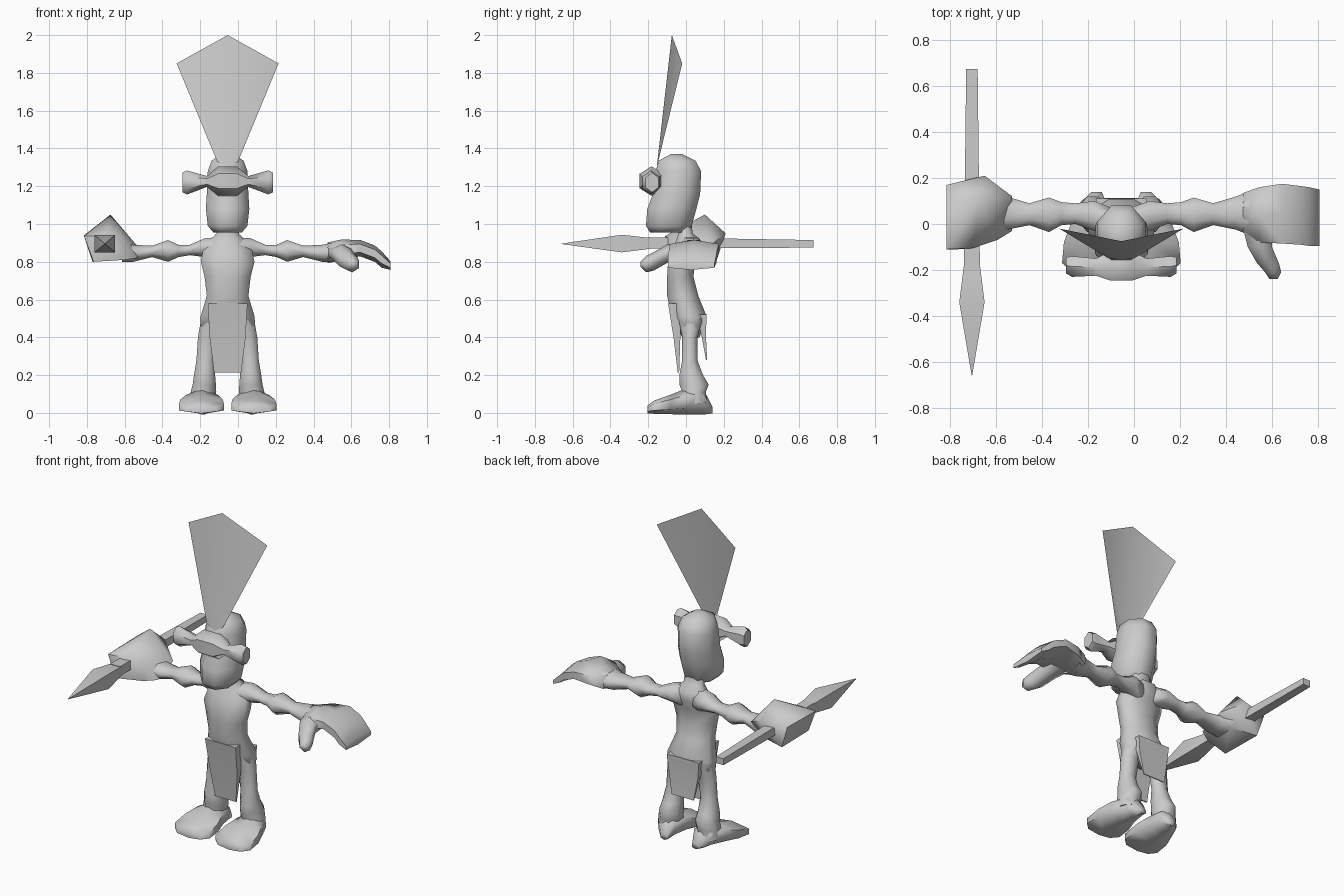
import bpy, bmesh, math
from mathutils import Vector

CX = -0.055  # centre line of the body
clay = bpy.data.materials.new("light_grey")
clay.diffuse_color = (0.6, 0.6, 0.6, 1)


def finish(name, bm, side=1, smooth=180, x0=CX):
    for v in bm.verts:
        v.co.x = x0 + side * v.co.x
    if bm.faces:
        bmesh.ops.recalc_face_normals(bm, faces=bm.faces)
    me = bpy.data.meshes.new(name)
    bm.to_mesh(me)
    bm.free()
    me.materials.append(clay)
    ob = bpy.data.objects.new(name, me)
    bpy.context.collection.objects.link(ob)
    bpy.ops.object.select_all(action='DESELECT')
    ob.select_set(True)
    bpy.context.view_layer.objects.active = ob
    if smooth:
        bpy.ops.object.shade_smooth_by_angle(angle=math.radians(smooth))
    return ob


def loft(name, axis, rings, n=8, side=1, smooth=75, x0=CX):
    """Rings are (position, a_min, a_max, b_min, b_max) across the axis."""
    bm = bmesh.new()
    loops = []
    k = math.cos(math.pi / n)
    for p, a0, a1, b0, b1 in rings:
        loop = []
        for i in range(n):
            t = 2 * math.pi * (i + 0.5) / n
            a = (a0 + a1) / 2 + (a1 - a0) / 2 * math.cos(t) / k
            b = (b0 + b1) / 2 + (b1 - b0) / 2 * math.sin(t) / k
            co = {'x': (p, a, b), 'y': (a, p, b), 'z': (a, b, p)}[axis]
            loop.append(bm.verts.new(co))
        loops.append(loop)
    for l0, l1 in zip(loops, loops[1:]):
        for i in range(n):
            j = (i + 1) % n
            bm.faces.new((l0[i], l0[j], l1[j], l1[i]))
    bm.faces.new(loops[0])
    bm.faces.new(loops[-1])
    return finish(name, bm, side, smooth, x0)


def hull(name, points, smooth=50, x0=CX):
    bm = bmesh.new()
    vs = [bm.verts.new(p) for p in points]
    res = bmesh.ops.convex_hull(bm, input=vs)
    bmesh.ops.delete(bm, geom=[v for v in bm.verts if not v.link_faces], context='VERTS')
    return finish(name, bm, 1, smooth, x0)


# Torso and neck
torso = [(z, -w, w, y0, y1) for z, w, y0, y1 in (
    (.40, .09, -.02, .07), (.46, .145, -.05, .10), (.51, .143, -.075, .11),
    (.62, .11, -.10, .065), (.72, .122, -.10, .04), (.80, .142, -.095, .045),
    (.86, .13, -.07, .07), (.92, .085, -.05, .075), (.95, .06, -.04, .035),
    (1.0, .06, -.05, .03))]
loft("torso", 'z', torso)

# Head
head = [(z, -w, w, y0, y1) for z, w, y0, y1 in (
    (.955, .075, -.19, .005), (.99, .105, -.212, .03), (1.08, .115, -.205, .055),
    (1.16, .11, -.175, .075), (1.28, .105, -.16, .08), (1.335, .085, -.145, .05),
    (1.37, .03, -.08, -.02))]
loft("head", 'z', head)

# Brow bar with a bump in the middle
loft("brow_bar", 'x', [(-.24, -.215, -.145, 1.175, 1.265), (-.215, -.23, -.14, 1.165, 1.275),
                       (-.11, -.225, -.15, 1.20, 1.25), (-.05, -.245, -.12, 1.16, 1.295),
                       (.05, -.245, -.12, 1.16, 1.295), (.11, -.225, -.15, 1.20, 1.25),
                       (.215, -.23, -.14, 1.165, 1.275), (.24, -.215, -.145, 1.175, 1.265)],
     n=6, smooth=50)

# Folded fan-shaped crest
bm = bmesh.new()
base, top = bm.verts.new((0, -.155, 1.30)), bm.verts.new((0, -.075, 2.0))
for s in (-1, 1):
    low, tip = bm.verts.new((s * .055, -.15, 1.33)), bm.verts.new((s * .27, -.02, 1.85))
    bm.faces.new((base, low, tip, top))
finish("crest", bm, smooth=40)

# Apron panels, front and back
loft("front_apron", 'z', [(.215, -.072, .072, -.044, -.036), (.40, -.095, .095, -.066, -.03),
                          (.58, -.105, .105, -.095, -.03)], n=4, smooth=40)
loft("back_apron", 'z', [(.28, -.075, .075, .106, .112), (.42, -.10, .10, .08, .105),
                         (.52, -.11, .11, .05, .11)], n=4, smooth=40)

for s, tag in ((1, "left"), (-1, "right")):
    # Legs and feet
    loft(tag + "_leg", 'z', [(.05, .075, .20, -.03, .11), (.11, .06, .195, -.02, .105),
                             (.15, .062, .185, -.035, .12), (.20, .066, .178, -.035, .09),
                             (.28, .07, .165, -.02, .06), (.40, .05, .157, -.02, .06),
                             (.50, .01, .14, -.04, .09)], side=s)
    loft(tag + "_foot", 'y', [(-.205, .06, .22, 0, .035), (-.17, .02, .258, 0, .06),
                              (-.08, .025, .25, 0, .09), (.0, .05, .22, 0, .12),
                              (.09, .065, .18, 0, .12), (.14, .085, .13, 0, .03)], n=6, side=s)
    # Arms up to the wrist
    loft(tag + "_arm", 'x', [(.04, -.05, .07, .80, .93), (.12, -.03, .10, .825, .925),
                             (.20, .0, .09, .835, .89), (.26, -.005, .095, .825, .89),
                             (.315, -.035, .115, .80, .915), (.40, -.005, .09, .825, .885),
                             (.50, -.025, .12, .80, .89), (.56, -.05, .145, .80, .90)], side=s)

# Open hand: drooping mitten and thumb
loft("open_hand", 'x', [(.53, -.03, .135, .80, .895), (.60, -.08, .16, .815, .91),
                        (.70, -.085, .175, .835, .91), (.78, -.09, .165, .805, .88),
                        (.815, -.095, .16, .775, .85), (.862, -.095, .15, .76, .80)], n=6)
loft("thumb", 'y', [(.02, .52, .66, .82, .89), (-.10, .55, .655, .80, .885),
                    (-.17, .59, .685, .76, .845), (-.21, .625, .695, .75, .825),
                    (-.24, .645, .68, .775, .80)], n=6)

# Closed fist around the spear
hull("fist", [(-.815, -.11, .935), (-.815, .17, .94), (-.675, .10, 1.05), (-.65, .21, .95),
              (-.595, .15, .93), (-.595, -.07, .90), (-.60, .12, .81), (-.60, -.07, .81),
              (-.765, -.11, .80), (-.77, .16, .80), (-.68, .02, .99), (-.70, -.105, .94),
              (-.53, .12, .88), (-.53, -.03, .82)], smooth=60, x0=0)

# Square spear shaft and pointed head
loft("spear_shaft", 'y', [(.675, -.73, -.68, .875, .915), (-.20, -.74, -.67, .87, .93)],
     n=4, smooth=30, x0=0)
loft("spear_head", 'y', [(-.18, -.74, -.67, .87, .925), (-.34, -.76, -.65, .85, .943),
                         (-.66, -.706, -.704, .894, .896)], n=4, smooth=30, x0=0)
